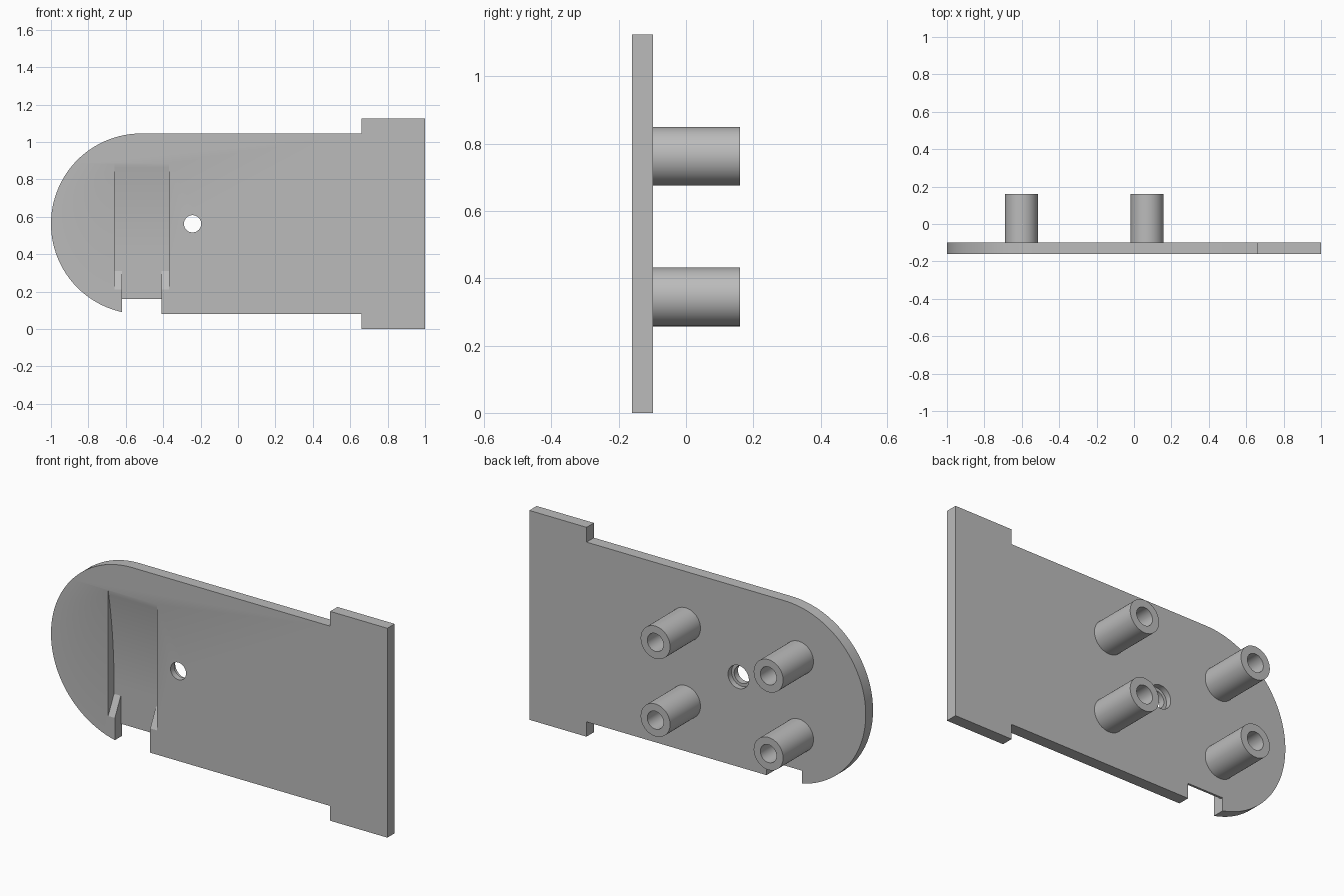
import bpy, bmesh, math

if "Cube" in bpy.data.objects:
    bpy.data.objects.remove(bpy.data.objects["Cube"], do_unlink=True)

grey = bpy.data.materials.new("plain grey")
grey.use_nodes = True
grey.diffuse_color = (0.5, 0.5, 0.5, 1)
grey.node_tree.nodes["Principled BSDF"].inputs["Base Color"].default_value = (0.5, 0.5, 0.5, 1)

FRONT, BACK, FLOOR = -0.16, -0.098, -0.11
MID = 0.5625


def finish(name, bm):
    bmesh.ops.recalc_face_normals(bm, faces=bm.faces)
    mesh = bpy.data.meshes.new(name)
    bm.to_mesh(mesh)
    bm.free()
    mesh.materials.append(grey)
    ob = bpy.data.objects.new(name, mesh)
    bpy.context.collection.objects.link(ob)
    return ob


def prism(name, points, shift):
    """Closed outline of 3D points, pushed along a vector."""
    bm = bmesh.new()
    face = bm.faces.new([bm.verts.new(p) for p in points])
    new = bmesh.ops.extrude_face_region(bm, geom=[face])["geom"]
    verts = [v for v in new if isinstance(v, bmesh.types.BMVert)]
    bmesh.ops.translate(bm, verts=verts, vec=shift)
    return finish(name, bm)


def circle(x, z, r, y, n=64):
    return [(x + r * math.cos(2 * math.pi * i / n), y, z + r * math.sin(2 * math.pi * i / n))
            for i in range(n)]


def cut(ob, cutter):
    cutter.hide_render = True
    mod = ob.modifiers.new("cut", "BOOLEAN")
    mod.operation, mod.solver, mod.object = "DIFFERENCE", "EXACT", cutter
    bpy.context.view_layer.objects.active = ob
    bpy.ops.object.modifier_apply(modifier=mod.name)
    bpy.data.objects.remove(cutter, do_unlink=True)


def smooth(ob):
    bpy.ops.object.select_all(action="DESELECT")
    ob.select_set(True)
    bpy.context.view_layer.objects.active = ob
    bpy.ops.object.shade_smooth_by_angle(angle=math.radians(25))


# Plate: round left end, wide flanged right end
R, CX = 0.483, -0.517
outline = [(0.66, MID + R), (0.66, 2 * MID), (1, 2 * MID), (1, 0), (0.66, 0), (0.66, MID - R)]
for i in range(65):
    a = math.radians(270) - math.pi * i / 64
    outline.append((CX + R * math.cos(a), MID + R * math.sin(a)))
plate = prism("plate", [(x, FRONT, z) for x, z in outline], (0, BACK - FRONT, 0))

# Recess: gently curved at the top, flat floor, steep ramp at the bottom
top, tangent, steps = 0.885, 0.36, 24
depth = FLOOR - FRONT
profile = [(-0.3, top), (-0.3, 0.21), (FRONT, 0.21), (FLOOR, 0.31)]
for i in range(steps + 1):
    t = i / steps
    profile.append((FLOOR - depth * t * t, tangent + (top - tangent) * t))
cut(plate, prism("recess_cutter", [(-0.66, y, z) for y, z in profile], (0.29, 0, 0)))

# Narrow slot through the lower edge
slot = [(-0.3, -0.1), (0, -0.1), (0, 0.16), (FLOOR, 0.16), (FLOOR, 0.33), (-0.3, 0.33)]
cut(plate, prism("slot_cutter", [(-0.62, y, z) for y, z in slot], (0.21, 0, 0)))

# Screw hole with a wider counterbore at the back
cut(plate, prism("hole_cutter", circle(-0.243, MID, 0.046, -0.3), (0, 0.5, 0)))
cut(plate, prism("counterbore_cutter", circle(-0.243, MID, 0.062, -0.128), (0, 0.3, 0)))
smooth(plate)

# Four hollow posts on the back
for side, x in (("right", -0.602), ("left", 0.07)):
    for level, z in (("upper", 0.763), ("lower", 0.345)):
        bm = bmesh.new()
        rings = [[bm.verts.new(p) for p in circle(x, z, r, y, 48)]
                 for r, y in ((0.0875, BACK), (0.0875, 0.16), (0.048, 0.16), (0.048, BACK))]
        for a, b in zip(rings, rings[1:] + rings[:1]):
            for i in range(48):
                j = (i + 1) % 48
                bm.faces.new((a[i], a[j], b[j], b[i]))
        smooth(finish(f"{level}_{side}_post", bm))
